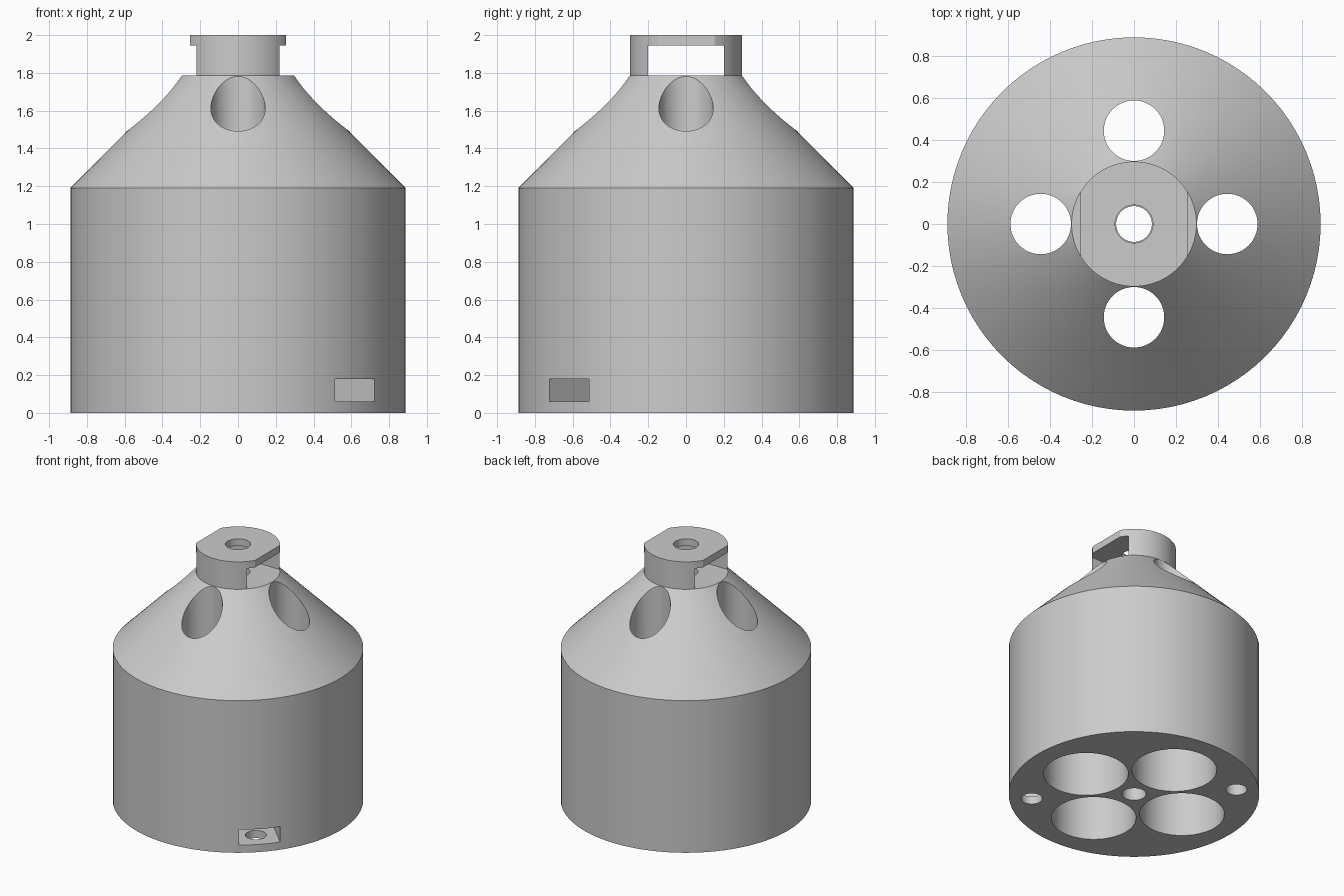
import bpy, bmesh
from math import cos, sin, pi, radians
from mathutils import Matrix, Vector

cube = bpy.data.objects.get("Cube")
if cube:
    bpy.data.objects.remove(cube, do_unlink=True)

# Single flat colour
grey = bpy.data.materials.new("plain grey")
grey.use_nodes = True
colour = (0.6, 0.6, 0.6, 1)
grey.diffuse_color = colour
grey.node_tree.nodes["Principled BSDF"].inputs["Base Color"].default_value = colour

BODY_R, SHOULDER, NECK_R, NECK_Z = 0.888, 1.19, 0.297, 1.785
RING = 0.444          # distance of the four wells from the axis


def make_object(name, bm):
    bmesh.ops.recalc_face_normals(bm, faces=bm.faces)
    mesh = bpy.data.meshes.new(name)
    bm.to_mesh(mesh)
    bm.free()
    mesh.materials.append(grey)
    ob = bpy.data.objects.new(name, mesh)
    bpy.context.collection.objects.link(ob)
    return ob


def lathe(name, profile, steps=96):
    bm = bmesh.new()
    rings = [[bm.verts.new((r * cos(2 * pi * i / steps), r * sin(2 * pi * i / steps), z))
              for i in range(steps)] for r, z in profile]
    for low, high in zip(rings, rings[1:]):
        for i in range(steps):
            j = (i + 1) % steps
            bm.faces.new((low[i], low[j], high[j], high[i]))
    bm.faces.new(rings[0])
    bm.faces.new(rings[-1])
    return make_object(name, bm)


def cylinder(name, x, y, radius, z0, z1, steps=64):
    ob = lathe(name, [(radius, z0), (radius, z1)], steps)
    ob.data.transform(Matrix.Translation((x, y, 0)))
    return ob


def box(name, centre, size, angle=0):
    bm = bmesh.new()
    bmesh.ops.create_cube(bm, size=1)
    bm.transform(Matrix.Rotation(angle, 4, 'Z') @ Matrix.Translation(centre)
                 @ Matrix.Diagonal(Vector(size)).to_4x4())
    return make_object(name, bm)


def cut(target, cutter):
    cutter.hide_render = True
    mod = target.modifiers.new("cut", 'BOOLEAN')
    mod.operation = 'DIFFERENCE'
    mod.solver = 'EXACT'
    mod.object = cutter
    bpy.context.view_layer.objects.active = target
    bpy.ops.object.modifier_apply(modifier=mod.name)
    bpy.data.objects.remove(cutter, do_unlink=True)


# Cylindrical body, conical shoulder and collar in one turned shape
body = lathe("body", [(BODY_R, 0), (BODY_R, SHOULDER), (NECK_R, NECK_Z), (NECK_R, 2)])

# Slot through the collar, and flats on both ends of its top plate
cut(body, box("collar_slot", (0, 0, (NECK_Z + 1.945) / 2), (1, 0.4, 1.945 - NECK_Z)))
for side in (-1, 1):
    cut(body, box("collar_flat", (side * 0.355, 0, 2), (0.2, 1, 0.2)))

# Central bore, slightly wider in the top plate
cut(body, cylinder("centre_bore", 0, 0, 0.085, -0.1, 1.85))
cut(body, cylinder("plate_bore", 0, 0, 0.09, 1.85, 2.1))

# Four wide wells from below, each with a narrow opening through the shoulder
for i in range(4):
    x, y = RING * cos(i * pi / 2), RING * sin(i * pi / 2)
    cut(body, cylinder("well", x, y, 0.3, -0.1, SHOULDER, 80))
    cut(body, cylinder("shoulder_opening", x, y, 0.144, 1.0, 1.9))

# Two side pockets with a screw hole through the floor
for angle in (radians(-45), radians(135)):
    cut(body, box("side_pocket", (0.778, 0, 0.12), (0.4, 0.297, 0.12), angle))
    cut(body, cylinder("screw_hole", 0.728 * cos(angle), 0.728 * sin(angle), 0.075, -0.1, 0.1, 48))

# Smooth curved walls, crisp rims
bpy.ops.object.select_all(action='DESELECT')
body.select_set(True)
bpy.context.view_layer.objects.active = body
bpy.ops.object.shade_smooth_by_angle(angle=radians(25))
